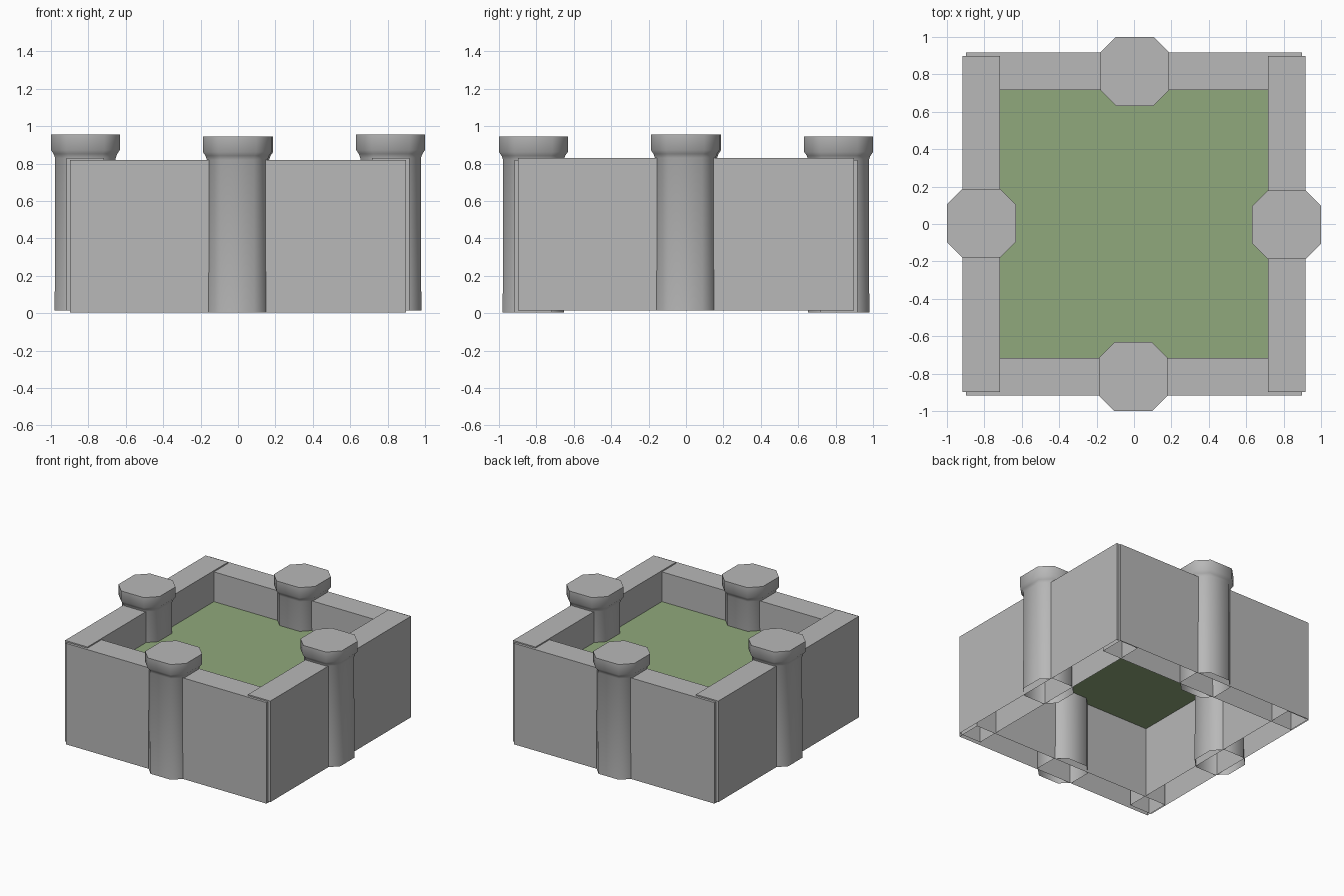
import bpy, bmesh
from math import pi
from mathutils import Matrix

cube = bpy.data.objects.get("Cube")
if cube:
    bpy.data.objects.remove(cube, do_unlink=True)


def material(name, colour):
    mat = bpy.data.materials.new(name)
    mat.use_nodes = True
    mat.diffuse_color = colour
    mat.node_tree.nodes["Principled BSDF"].inputs["Base Color"].default_value = colour
    return mat


stone = material("stone grey", (0.48, 0.48, 0.48, 1))
grass = material("grass green", (0.28, 0.395, 0.2, 1))


def octagon(half):
    """Square outline with its four corners cut off."""
    flat = half * 0.55
    return [(flat, -half), (half, -flat), (half, flat), (flat, half),
            (-flat, half), (-half, flat), (-half, -flat), (-flat, -half)]


def rectangle(hx, hy):
    return [(hx, -hy), (hx, hy), (-hx, hy), (-hx, -hy)]


def shell(name, levels, mat, transform, smooth=False):
    """Stack outlines into a hollow body, closed on top and open below."""
    bm = bmesh.new()
    rings = [[bm.verts.new((x, y, z)) for x, y in outline] for z, outline in levels]
    for low, high in zip(rings, rings[1:]):
        for i in range(len(low)):
            j = (i + 1) % len(low)
            face = bm.faces.new((low[i], low[j], high[j], high[i]))
            face.smooth = smooth
    bm.faces.new(rings[-1])
    bm.transform(transform)
    mesh = bpy.data.meshes.new(name)
    bm.to_mesh(mesh)
    bm.free()
    mesh.materials.append(mat)
    obj = bpy.data.objects.new(name, mesh)
    bpy.context.collection.objects.link(obj)


# Walls and towers, repeated by quarter turns; side pieces sit slightly higher
for turn, side in enumerate(("front", "left", "back", "right")):
    lift = 0.01 * (turn % 2)
    place = Matrix.Rotation(turn * pi / 2, 4, "Z")

    wall = rectangle(0.897, 0.1)
    shell(side + "_wall", [(0.004, wall), (0.82, wall)], stone,
          place @ Matrix.Translation((0, -0.817, lift)))

    # Shaft, flared neck and broad cap
    profile = [(0.004, 0.164), (0.82, 0.162), (0.842, 0.17),
               (0.862, 0.184), (0.945, 0.184)]
    shell(side + "_tower", [(z, octagon(half)) for z, half in profile], stone,
          place @ Matrix.Translation((-0.004, -0.816, lift)), smooth=True)

# Courtyard lawn, a single sheet between the walls
shell("courtyard_lawn", [(0.58, rectangle(0.72, 0.72))], grass, Matrix())
